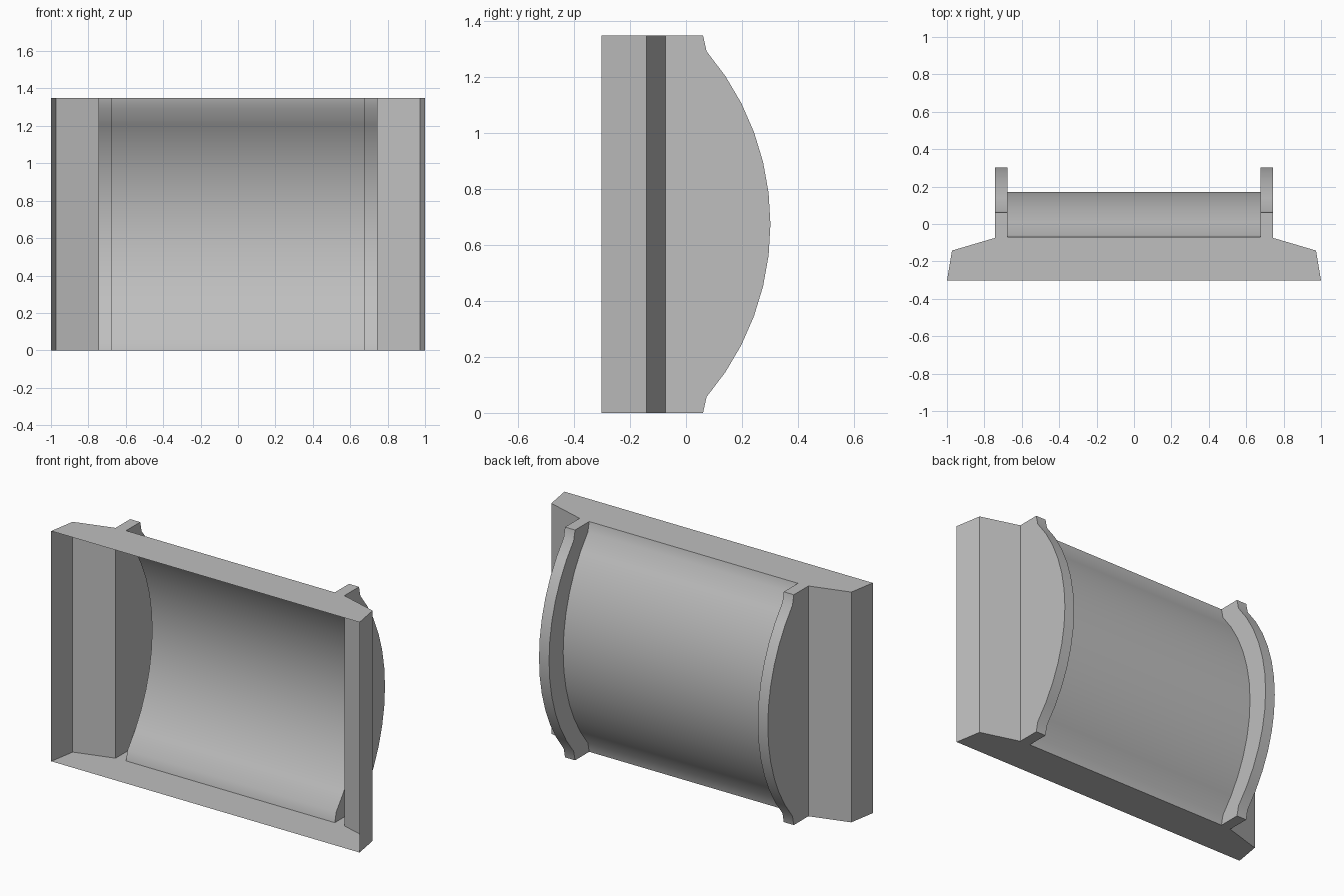
import bpy, bmesh, math

cube = bpy.data.objects.get("Cube")
if cube:
    bpy.data.objects.remove(cube, do_unlink=True)

HEIGHT, RADIUS, SEGMENTS = 1.35, 0.95, 12
APEX, LIP = 0.302, 0.061        # bulge of the ribs at mid height and at the ends
STEP = 0.131                    # barrel surface sits this far below the ribs
HALF_ANGLE = math.asin((HEIGHT / 2 - 0.057) / RADIUS)

# One flat grey
grey = bpy.data.materials.new("plain_grey")
grey.use_nodes = True
colour = (0.52, 0.52, 0.52, 1)
grey.diffuse_color = colour
grey.node_tree.nodes["Principled BSDF"].inputs["Base Color"].default_value = colour

# Bulge profile as (height, depth): short lip, arc, short lip
bulge = [(0, LIP)]
for i in range(SEGMENTS + 1):
    a = HALF_ANGLE * (2 * i / SEGMENTS - 1)
    bulge.append((HEIGHT / 2 + RADIUS * math.sin(a),
                  APEX - RADIUS * (1 - math.cos(a))))
bulge.append((HEIGHT, LIP))


def section(rib):
    """Half cross-section mirrored: side wall, sloped shoulder, rib, barrel."""
    half = [(1, -0.302), (0.973, -0.142), (0.742, -0.074),
            (0.742, rib), (0.677, rib), (0.677, rib - STEP)]
    return half + [(-x, y) for x, y in reversed(half)]


# Loft the sections up the height; the front stays open
bm = bmesh.new()
rows = [[bm.verts.new((x, y, z)) for x, y in section(rib)] for z, rib in bulge]
for low, high in zip(rows, rows[1:]):
    for j in range(len(low) - 1):
        bm.faces.new((low[j], low[j + 1], high[j + 1], high[j]))

# End caps
bm.faces.new(list(reversed(rows[0])))
bm.faces.new(rows[-1])

# Merge the flat wall strips
bmesh.ops.dissolve_limit(bm, angle_limit=math.radians(0.5),
                         verts=bm.verts[:], edges=bm.edges[:])
bmesh.ops.recalc_face_normals(bm, faces=bm.faces[:])
# Outward means the top cap points up
top = max(bm.faces, key=lambda f: f.calc_center_median().z)
if top.normal.z < 0:
    bmesh.ops.reverse_faces(bm, faces=bm.faces[:])

mesh = bpy.data.meshes.new("curved_cover")
bm.to_mesh(mesh)
bm.free()
mesh.materials.append(grey)
cover = bpy.data.objects.new("curved_cover", mesh)
bpy.context.collection.objects.link(cover)

# Smooth the arcs, keep the corners sharp
bpy.ops.object.select_all(action='DESELECT')
cover.select_set(True)
bpy.context.view_layer.objects.active = cover
bpy.ops.object.shade_smooth_by_angle(angle=math.radians(30))
